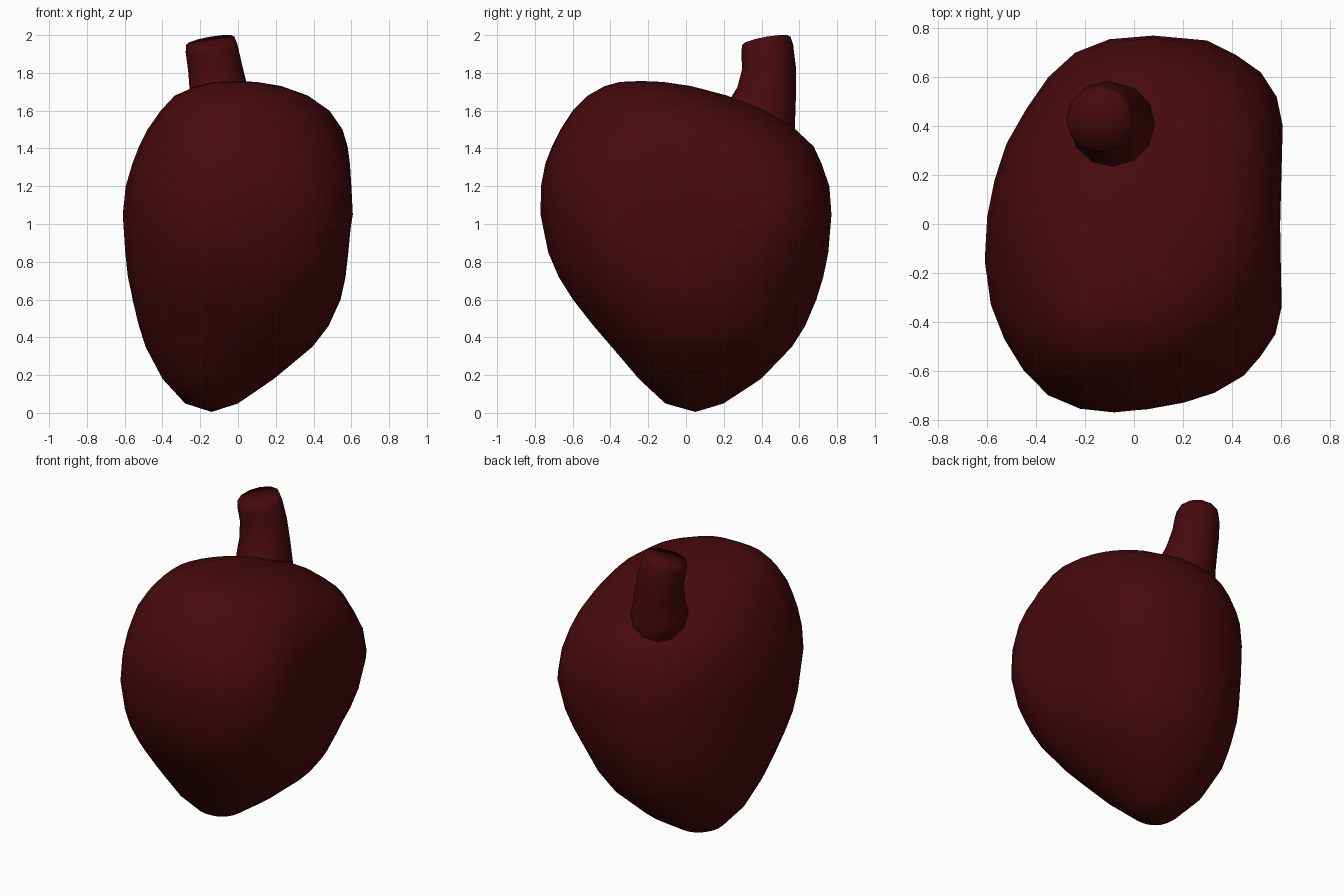
import bpy, bmesh
from math import cos, sin, tau

if "Cube" in bpy.data.objects:
    bpy.data.objects.remove(bpy.data.objects["Cube"])

mat = bpy.data.materials.new("dark_red")
mat.diffuse_color = (0.064, 0.003, 0.004, 1)
mat.use_nodes = True
mat.node_tree.nodes["Principled BSDF"].inputs["Base Color"].default_value = mat.diffuse_color


def loft(name, rings, start, end):
    """Skin closed rings of points and close both ends with a fan."""
    bm = bmesh.new()
    loops = [[bm.verts.new(p) for p in r] for r in rings]
    n = len(loops[0])
    for a, b in zip(loops, loops[1:]):
        for i in range(n):
            j = (i + 1) % n
            bm.faces.new((a[i], a[j], b[j], b[i]))
    for loop, tip in ((loops[0], start), (loops[-1], end)):
        v = bm.verts.new(tip)
        for i in range(n):
            bm.faces.new((loop[i], loop[(i + 1) % n], v))
    bmesh.ops.recalc_face_normals(bm, faces=bm.faces)
    for f in bm.faces:
        f.smooth = True
    me = bpy.data.meshes.new(name)
    bm.to_mesh(me)
    bm.free()
    me.materials.append(mat)
    ob = bpy.data.objects.new(name, me)
    bpy.context.collection.objects.link(ob)
    return ob


# Lopsided plan outline at mid height, flattened on the right
outline = [(.08, .77), (.3, .75), (.42, .69), (.52, .62), (.585, .52), (.61, .4),
           (.605, .22), (.597, 0), (.603, -.2), (.605, -.34), (.58, -.45), (.52, -.54),
           (.45, -.62), (.33, -.69), (.2, -.73), (.05, -.757), (-.08, -.77),
           (-.22, -.755), (-.35, -.70), (-.45, -.60), (-.53, -.47), (-.585, -.33),
           (-.61, -.15), (-.60, .03), (-.57, .18), (-.52, .33), (-.44, .47),
           (-.35, .6), (-.24, .7), (-.1, .755)]

# Body extents by height: z, left, right, front, back
levels = [(.05, -.28, .00, -.11, .20), (.18, -.40, .19, -.25, .40),
          (.35, -.49, .395, -.395, .565), (.46, -.525, .48, -.49, .635),
          (.60, -.56, .545, -.60, .695), (.72, -.585, .575, -.675, .73),
          (.85, -.598, .592, -.73, .755), (1.05, -.61, .608, -.77, .77),
          (1.20, -.595, .608, -.768, .76), (1.32, -.56, .60, -.745, .72),
          (1.41, -.525, .585, -.71, .68), (1.50, -.48, .555, -.665, .585),
          (1.60, -.41, .485, -.60, .42), (1.68, -.335, .37, -.52, .22),
          (1.73, -.22, .23, -.43, .03), (1.752, -.12, .10, -.35, -.12)]

# Corner fullness (superellipse power) at bottom and top, keyed by (right side, back side)
fullness = {(False, False): (2.5, 3.3), (False, True): (2.0, 1.65),
            (True, False): (2.3, 1.8), (True, True): (2.0, 2.0)}
rings = []
for z, x0, x1, y0, y1 in levels:
    w = min(.95, (abs(z - 1.05) / .5) ** 1.5)      # plan outline fades out to both ends
    t = min(1, max(0, (z - 1.15) / .4))
    ring = []
    for px, py in outline:
        u, v = px / .61, py / .77
        low, high = fullness[u > 0, v > 0]
        p = low + (high - low) * t
        s = 1 - w + w / (abs(u) ** p + abs(v) ** p) ** (1 / p)
        ring.append(((x0 + x1) / 2 + (x1 - x0) / 2 * u * s,
                     (y0 + y1) / 2 + (y1 - y0) / 2 * v * s, z))
    rings.append(ring)
loft("heart_body", rings, (-.14, .05, .005), (-.02, -.24, 1.757))


# Curved stem with a slanted end: centre, radius, tilt of the ring plane
def stem_ring(c, r, slope_x, slope_y):
    ring = []
    for i in range(12):
        a, b = cos(tau * i / 12), sin(tau * i / 12)
        ring.append((c[0] + r * a, c[1] + r * b, c[2] + r * (slope_x * a + slope_y * b)))
    return ring


stem = [((-.08, .395, 1.47), .185, 0, -.4), ((-.085, .407, 1.60), .17, 0, -.4),
        ((-.10, .427, 1.70), .155, .05, -.15), ((-.12, .44, 1.82), .143, .12, 0),
        ((-.14, .43, 1.93), .137, .15, .15), ((-.147, .425, 1.97), .128, .17, .17)]
loft("stem", [stem_ring(*s) for s in stem], (-.08, .395, 1.44), (-.147, .425, 1.97))
